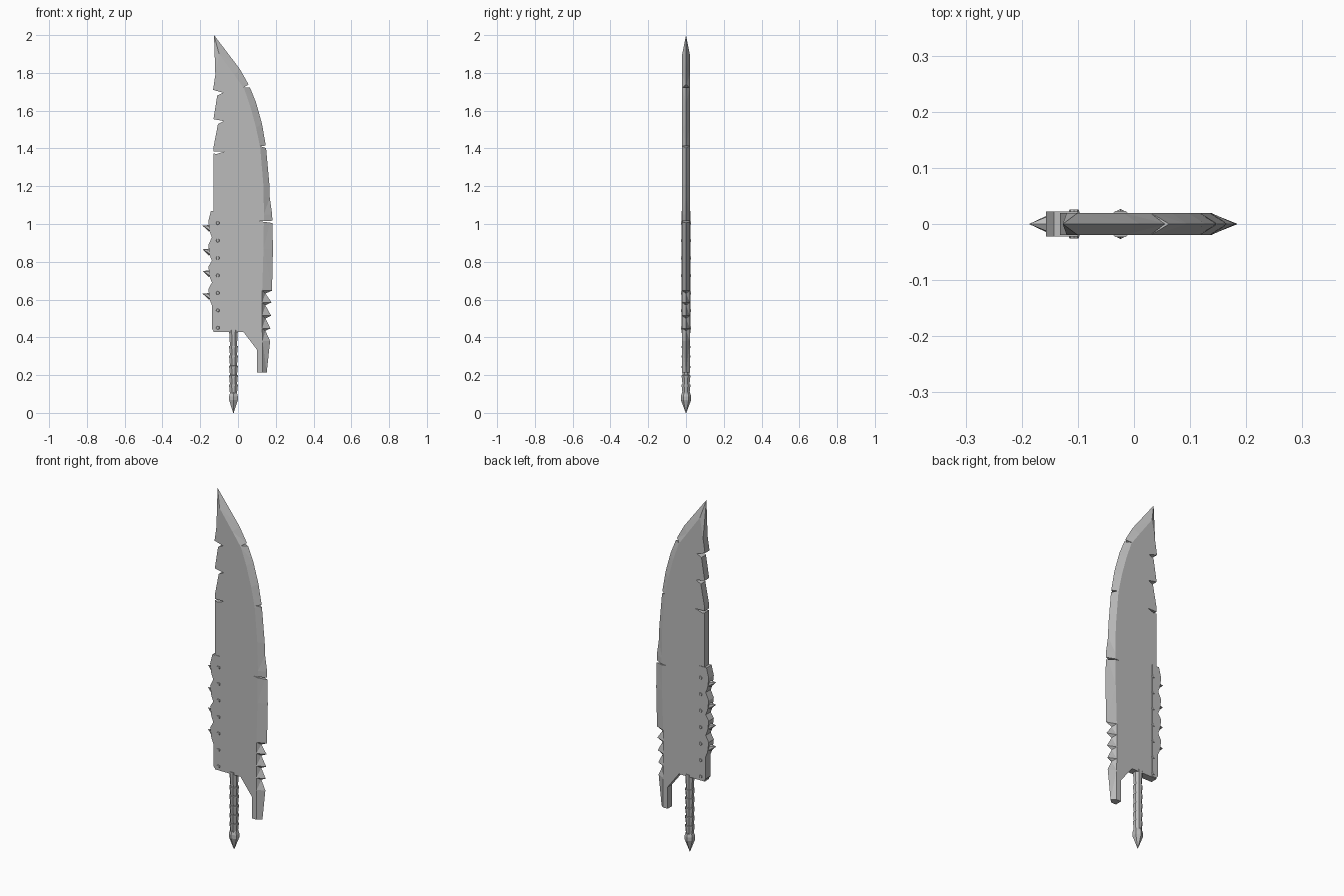
import bpy, bmesh, math
from mathutils import Matrix, Vector

if "Cube" in bpy.data.objects:
    bpy.data.objects.remove(bpy.data.objects["Cube"])

steel = bpy.data.materials.new("grey_steel")
steel.use_nodes = True
grey = (0.5, 0.5, 0.5, 1)
steel.diffuse_color = grey
steel.node_tree.nodes["Principled BSDF"].inputs["Base Color"].default_value = grey


def finish(bm, name):
    bmesh.ops.recalc_face_normals(bm, faces=bm.faces)
    mesh = bpy.data.meshes.new(name)
    bm.to_mesh(mesh)
    bm.free()
    mesh.materials.append(steel)
    obj = bpy.data.objects.new(name, mesh)
    bpy.context.collection.objects.link(obj)
    return obj


def prism(bm, outline, half):
    """Extrude an x-z outline symmetrically along y."""
    front = [bm.verts.new((x, -half, z)) for x, z in outline]
    back = [bm.verts.new((x, half, z)) for x, z in outline]
    bm.faces.new(front)
    bm.faces.new(back[::-1])
    for i in range(len(front)):
        j = (i + 1) % len(front)
        bm.faces.new((front[i], front[j], back[j], back[i]))


def cone(bm, base, tip, r1, r2, sides):
    base, tip = Vector(base), Vector(tip)
    axis = tip - base
    rot = axis.to_track_quat('Z', 'Y').to_matrix().to_4x4()
    bmesh.ops.create_cone(bm, cap_ends=True, segments=sides, radius1=r1, radius2=r2,
                          depth=axis.length, matrix=Matrix.Translation((base + tip) / 2) @ rot)


# Blade: flat body, bevelled cutting edge, chipped spine
T = 0.02
spine = [(-.12, 1.79), (-.132, 1.71), (-.08, 1.695), (-.11, 1.68), (-.13, 1.555),
         (-.075, 1.545), (-.106, 1.53), (-.13, 1.405), (-.13, .427), (.03, .427),
         (.1, .335), (.1, .213)]
# Cutting edge from heel to tip: sharp x, sharp z, bevel x, bevel z
edge = [(.152, .213, .13, .213), (.17, .38, .13, .38), (.145, .435, .128, .435),
        (.172, .447, .128, .447), (.145, .5, .128, .5), (.175, .515, .128, .515),
        (.145, .57, .128, .57), (.178, .585, .128, .585), (.145, .632, .128, .632),
        (.18, .647, .128, .647), (.185, .87, .135, .87), (.181, 1.05, .137, 1.05),
        (.168, 1.14, .136, 1.14), (.166, 1.21, .134, 1.21), (.148, 1.41, .118, 1.4),
        (.127, 1.53, .096, 1.51), (.095, 1.645, .066, 1.62), (.058, 1.735, .033, 1.715),
        (.01, 1.82, -.02, 1.79), (-.127, 2.0, -.1, 1.9)]
bm = bmesh.new()
sharp = [bm.verts.new((x, 0, z)) for x, z, _, _ in edge]
sides = []
for y in (-T, T):
    back_line = [bm.verts.new((x, y, z)) for x, z in spine]
    bevel = [bm.verts.new((x, y, z)) for _, _, x, z in edge]
    bm.faces.new(back_line + bevel)
    for i in range(len(edge) - 1):
        bm.faces.new((bevel[i], bevel[i + 1], sharp[i + 1], sharp[i]))
    bm.faces.new((bevel[-1], back_line[0], sharp[-1]))
    sides.append((back_line, bevel))
(fs, fb), (bs, bb) = sides
for i in range(len(spine) - 1):
    bm.faces.new((fs[i], fs[i + 1], bs[i + 1], bs[i]))
bm.faces.new((fs[0], bs[0], sharp[-1]))
bm.faces.new((fs[-1], fb[0], sharp[0], bb[0], bs[-1]))
bmesh.ops.triangulate(bm, faces=[f for f in bm.faces if len(f.verts) == 4])
blade = finish(bm, "blade")

# Battle nicks cut through the blade
bm = bmesh.new()
for tip, a, b in [((.03, 1.722), (.08, 1.755), (.08, 1.725)),
                  ((.118, 1.412), (.18, 1.418), (.18, 1.392)),
                  ((.11, 1.015), (.2, 1.018), (.2, 1.003)),
                  ((-.07, 1.384), (-.16, 1.384), (-.115, 1.37))]:
    prism(bm, [tip, a, b], .05)
cutter = finish(bm, "nick_cutter")
cutter.hide_render = True
cutter.hide_set(True)
cut = blade.modifiers.new("nicks", 'BOOLEAN')
cut.object = cutter
cut.operation = 'DIFFERENCE'
cut.solver = 'EXACT'

# Scalloped spine guard
spikes = [.985, .86, .745, .625]
guard = [(-.1, .43), (-.1, 1.07), (-.143, 1.07)]
for z in spikes:
    guard += [(-.157, z + .03), (-.15, z - .025), (-.138, z - .055)]
guard += [(-.138, .445), (-.125, .43)]
bm = bmesh.new()
prism(bm, guard, .0225)
finish(bm, "spine_guard")

# Spikes along the guard
bm = bmesh.new()
for z in spikes:
    cone(bm, (-.147, 0, z - .008), (-.187, 0, z + .006), .02, 0, 6)
finish(bm, "guard_spikes")

# Rivets on both faces of the guard
bm = bmesh.new()
for i in range(7):
    z = 1.005 - i * .0925
    for s in (-1, 1):
        cone(bm, (-.107, s * .018, z), (-.107, s * .026, z), .011, .008, 8)
finish(bm, "guard_rivets")


def lathe(name, profile, sides=8, x=-.024):
    bm = bmesh.new()
    rings = [[bm.verts.new((x + r * math.cos(math.tau * (k + .5) / sides),
                            r * math.sin(math.tau * (k + .5) / sides), z))
              for k in range(sides)] for r, z in profile]
    for low, high in zip(rings, rings[1:]):
        for k in range(sides):
            n = (k + 1) % sides
            bm.faces.new((low[k], low[n], high[n], high[k]))
    bm.faces.new(rings[0])
    bm.faces.new(rings[-1])
    return finish(bm, name)


# Grip with wrapped segments, each flaring upwards
grip = []
levels = [.1, .15, .2, .25, .305, .355, .44]
for low, high in zip(levels, levels[1:]):
    grip += [(.02, low), (.025, high - .006), (.025, high - .001)]
lathe("grip", grip)

# Faceted pommel ending in a point
lathe("pommel", [(.0015, 0), (.024, .06), (.027, .068), (.027, .088), (.019, .112)], 6)
